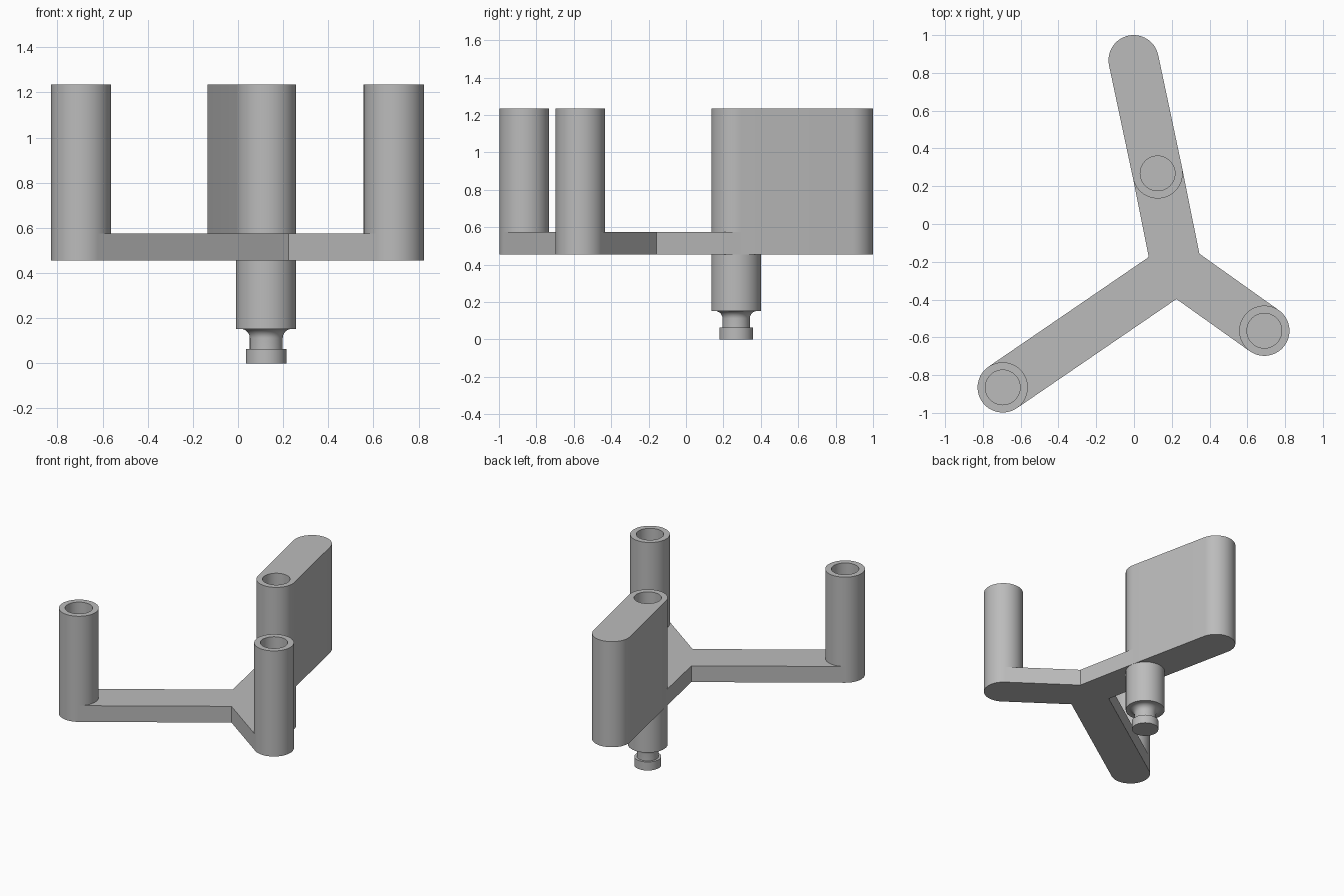
import bpy, bmesh
from math import pi, sin, cos, atan2, radians
from mathutils import Vector

cube = bpy.data.objects.get("Cube")
if cube:
    bpy.data.objects.remove(cube, do_unlink=True)

R = 0.133                       # radius of posts and half width of arms
BORE = 0.092                    # socket radius
BASE, DECK, TOP = 0.455, 0.575, 1.235
DEPTH = 0.17                    # socket depth
SEG = 64
HUB = Vector((0.226, -0.235))
LONG_END = Vector((-0.695, -0.865))
SHORT_END = Vector((0.69, -0.565))
WALL_FRONT = Vector((0.125, 0.268))
WALL_BACK = Vector((-0.002, 0.867))

grey = bpy.data.materials.new("plain grey")
grey.use_nodes = True
colour = (0.5, 0.5, 0.5, 1)
grey.diffuse_color = colour
grey.node_tree.nodes["Principled BSDF"].inputs["Base Color"].default_value = colour


def finish(name, bm):
    bmesh.ops.recalc_face_normals(bm, faces=bm.faces[:])
    mesh = bpy.data.meshes.new(name)
    bm.to_mesh(mesh)
    bm.free()
    mesh.materials.append(grey)
    obj = bpy.data.objects.new(name, mesh)
    bpy.context.collection.objects.link(obj)
    return obj


def activate(obj):
    bpy.ops.object.select_all(action='DESELECT')
    obj.select_set(True)
    bpy.context.view_layer.objects.active = obj


def smooth(obj):
    activate(obj)
    bpy.ops.object.shade_smooth_by_angle(angle=radians(30))


def prism(name, outline, z0, z1):
    bm = bmesh.new()
    face = bm.faces.new([bm.verts.new((p.x, p.y, z0)) for p in outline])
    up = bmesh.ops.extrude_face_region(bm, geom=[face], use_keep_orig=True)["geom"]
    verts = [v for v in up if isinstance(v, bmesh.types.BMVert)]
    bmesh.ops.translate(bm, verts=verts, vec=(0, 0, z1 - z0))
    return finish(name, bm)


def arc(centre, radius, start, sweep, steps):
    angles = [start + sweep * i / steps for i in range(steps + 1)]
    return [centre + radius * Vector((cos(a), sin(a))) for a in angles]


def circle(centre, radius):
    return arc(centre, radius, 0, 2 * pi, SEG)[:-1]


def capsule(a, b):
    heading = atan2(b.y - a.y, b.x - a.x)
    half = SEG // 2
    return (arc(b, R, heading - pi / 2, pi, half)
            + arc(a, R, heading + pi / 2, pi, half))


def bore_socket(obj, centre):
    cutter = prism("socket_cutter", circle(centre, BORE), TOP - DEPTH, TOP + 0.1)
    cutter.hide_render = True
    mod = obj.modifiers.new("socket", 'BOOLEAN')
    mod.operation = 'DIFFERENCE'
    mod.solver = 'EXACT'
    mod.object = cutter
    activate(obj)
    bpy.ops.object.modifier_apply(modifier=mod.name)
    bpy.data.objects.remove(cutter, do_unlink=True)


# Three-armed plate: each arm end is square and tucked inside its upright
ends = [SHORT_END, WALL_FRONT, LONG_END]
dirs = [(e - HUB).normalized() for e in ends]
outline = []
for i, (end, d) in enumerate(zip(ends, dirs)):
    side = Vector((-d.y, d.x)) * R
    following = dirs[(i + 1) % len(dirs)]
    crotch = HUB + (d + following) * R / d.cross(following)
    outline += [end - side, end + side, crotch]
prism("arm_plate", outline, BASE, DECK)

# Uprights with sockets in their tops
for name, shape, socket in (
        ("left_post", circle(SHORT_END, R), SHORT_END),
        ("right_post", circle(LONG_END, R), LONG_END),
        ("back_wall", capsule(WALL_FRONT, WALL_BACK), WALL_FRONT)):
    upright = prism(name, shape, BASE, TOP)
    bore_socket(upright, socket)
    smooth(upright)

# Turned peg below the wall: foot, neck, flared shoulder, shank
FLARE = 0.04
profile = [(0, 0), (0.09, 0), (0.09, 0.063), (0.073, 0.063)]
for i in range(9):
    a = pi / 2 * i / 8
    profile.append((0.073 + FLARE * (1 - cos(a)), 0.152 - FLARE * (1 - sin(a))))
profile += [(R, 0.152), (R, BASE)]
bm = bmesh.new()
verts = [bm.verts.new((WALL_FRONT.x + r, WALL_FRONT.y, z)) for r, z in profile]
edges = [bm.edges.new(pair) for pair in zip(verts, verts[1:])]
bmesh.ops.spin(bm, geom=verts + edges, cent=(*WALL_FRONT, 0), axis=(0, 0, 1),
               angle=2 * pi, steps=SEG, use_duplicate=False)
bmesh.ops.remove_doubles(bm, verts=bm.verts[:], dist=0.0005)
smooth(finish("peg", bm))
